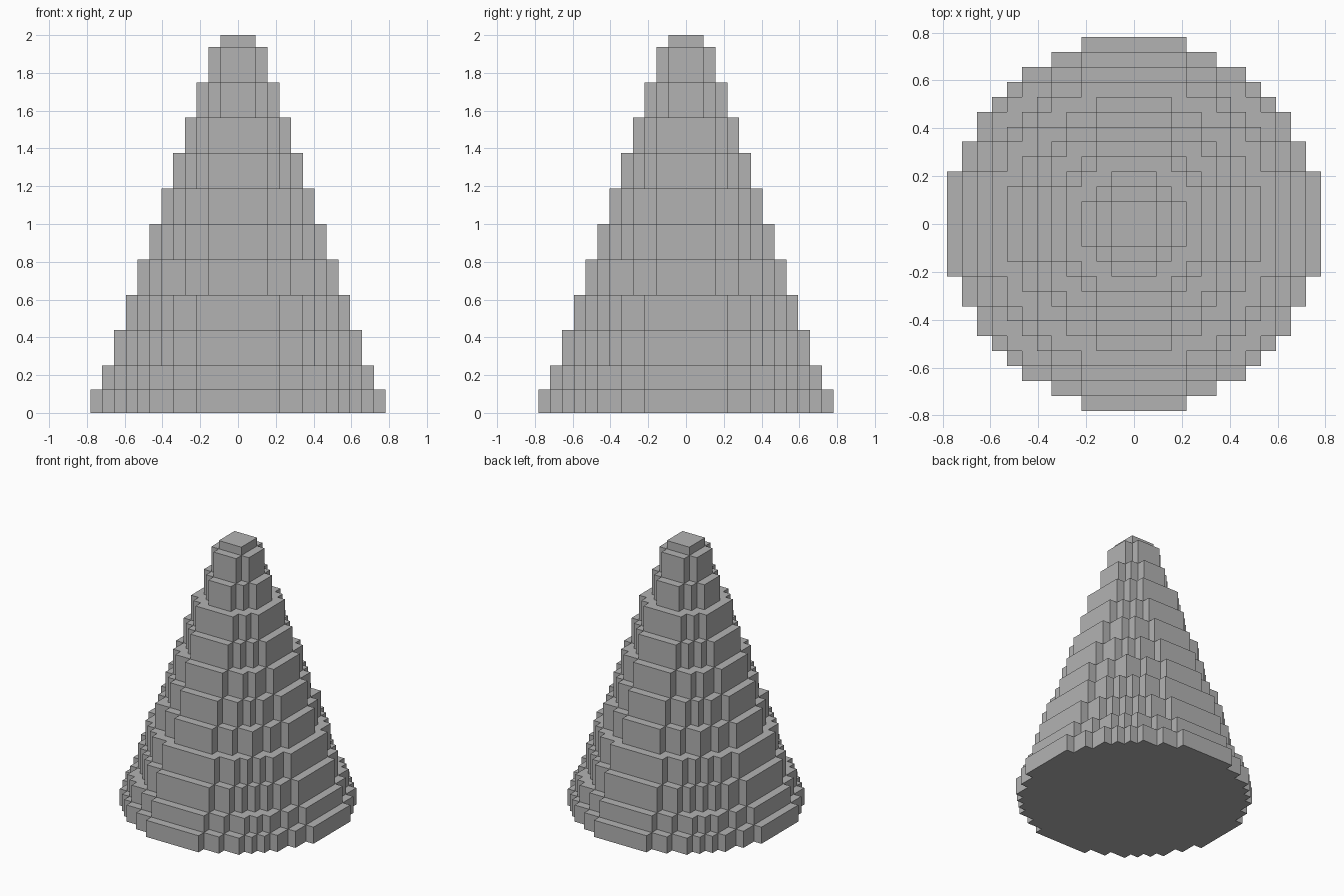
import bpy
import bmesh
import math

cube = bpy.data.objects.get("Cube")
if cube:
    bpy.data.objects.remove(cube, do_unlink=True)

UNIT = 1 / 16  # edge of one block

stone = bpy.data.materials.new("plain_grey")
stone.use_nodes = True
GREY = (0.45, 0.45, 0.45, 1)
stone.diffuse_color = GREY
stone.node_tree.nodes["Principled BSDF"].inputs["Base Color"].default_value = GREY


def blocky_disc(radius):
    """Outline of a disc made of square blocks, in block units."""
    def half_depth(column):
        return math.floor(math.sqrt((radius + 0.5) ** 2 - column ** 2)) + 0.5

    back, previous = [], None
    for column in range(-radius, radius + 1):
        depth = half_depth(column)
        if depth != previous:
            if previous is not None:
                back.append((column - 0.5, previous))
            back.append((column - 0.5, depth))
        previous = depth
    back.append((radius + 0.5, previous))
    front = [(x, -y) for x, y in reversed(back)]
    return front + back[::-1][::-1]


def add_tier(name, radius, bottom, height):
    """Upright prism over a blocky disc."""
    bm = bmesh.new()
    base = bm.faces.new([bm.verts.new((x * UNIT, y * UNIT, bottom * UNIT))
                         for x, y in blocky_disc(radius)])
    raised = bmesh.ops.extrude_face_region(bm, geom=[base], use_keep_orig=True)
    top = [v for v in raised["geom"] if isinstance(v, bmesh.types.BMVert)]
    bmesh.ops.translate(bm, verts=top, vec=(0, 0, height * UNIT))
    bmesh.ops.recalc_face_normals(bm, faces=bm.faces)
    mesh = bpy.data.meshes.new(name)
    bm.to_mesh(mesh)
    bm.free()
    mesh.materials.append(stone)
    bpy.context.collection.objects.link(bpy.data.objects.new(name, mesh))


# Stepped cone: each tier is one block narrower all round
level = 0
for radius in range(12, 0, -1):
    height = 1 if radius == 1 else 2 if radius > 10 else 3
    add_tier(f"cone_tier_{13 - radius}", radius, level, height)
    level += height
